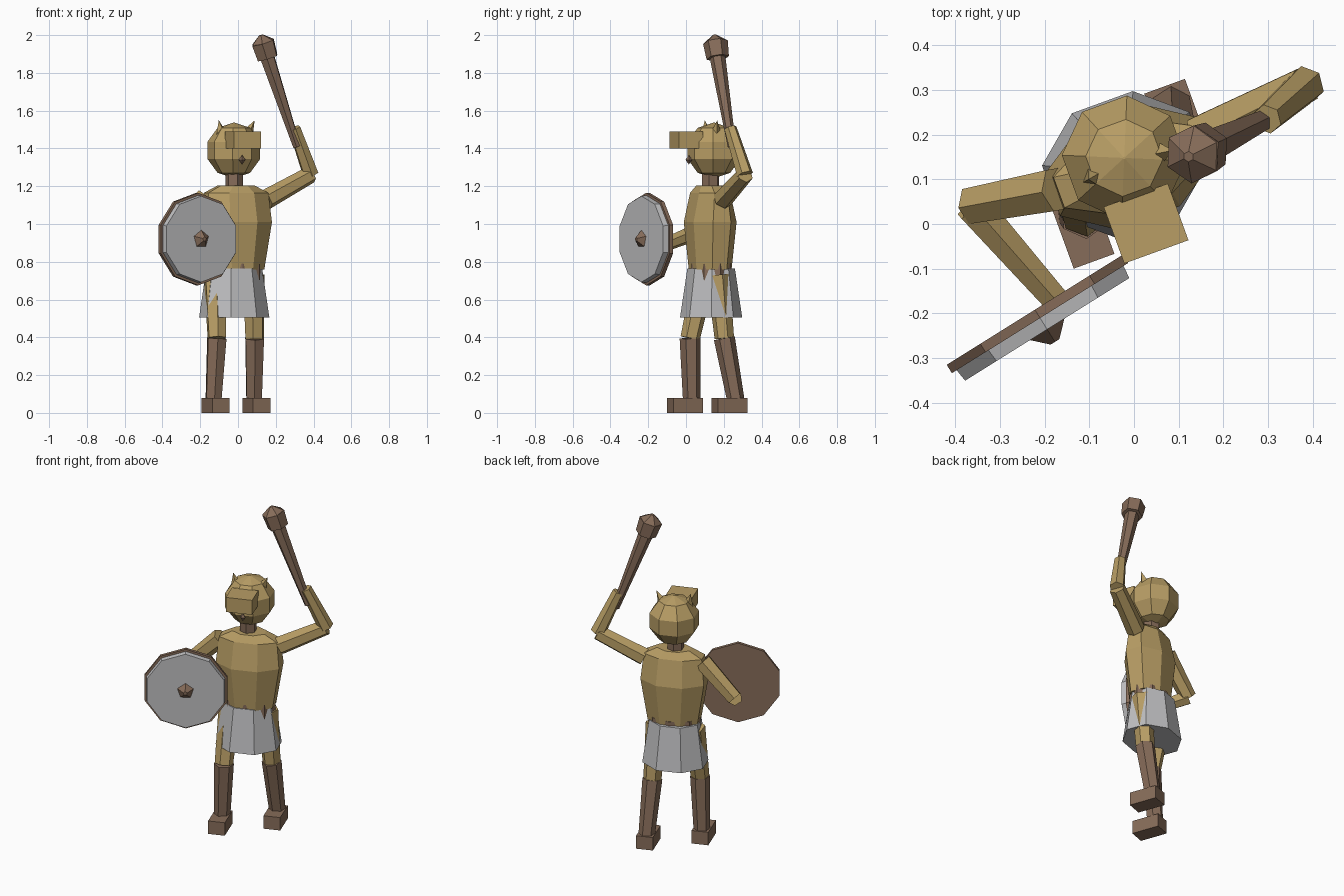
import bpy, bmesh, math
from mathutils import Vector, Matrix

if "Cube" in bpy.data.objects:
    bpy.data.objects.remove(bpy.data.objects["Cube"])

YAW = math.radians(20)           # the whole body is turned slightly
SHIELD = math.radians(32)


def material(name, rgb):
    m = bpy.data.materials.new(name)
    m.diffuse_color = (*rgb, 1)
    m.use_nodes = True
    m.node_tree.nodes["Principled BSDF"].inputs["Base Color"].default_value = m.diffuse_color
    return m


SKIN = material("ochre skin", (0.48, 0.34, 0.13))
BROWN = material("brown leather", (0.24, 0.15, 0.10))
GREY = material("grey metal", (0.52, 0.52, 0.53))


def finish(name, bm, mat):
    bmesh.ops.recalc_face_normals(bm, faces=bm.faces)
    me = bpy.data.meshes.new(name)
    bm.to_mesh(me)
    bm.free()
    me.materials.append(mat)
    ob = bpy.data.objects.new(name, me)
    bpy.context.collection.objects.link(ob)
    return ob


def loft(name, cx, cy, rings, mat, n=8, half=0.5):
    """Stack of elliptical rings (z, half width, half depth) turned by the body yaw."""
    bm = bmesh.new()
    rot = Matrix.Rotation(YAW, 3, 'Z')
    loops = []
    for z, a, b in rings:
        loop = []
        for i in range(n):
            t = (i + half) * 2 * math.pi / n
            loop.append(bm.verts.new(rot @ Vector((a * math.cos(t), b * math.sin(t), 0)) + Vector((cx, cy, z))))
        loops.append(loop)
    for lo, hi in zip(loops, loops[1:]):
        for i in range(n):
            j = (i + 1) % n
            bm.faces.new((lo[i], lo[j], hi[j], hi[i]))
    bm.faces.new(loops[0])
    bm.faces.new(loops[-1])
    return finish(name, bm, mat)


def limb(name, p0, p1, r0, r1, mat, n=6, roll=0.0):
    """Tapered prism between two points."""
    p0, p1 = Vector(p0), Vector(p1)
    d = p1 - p0
    bm = bmesh.new()
    m = (Matrix.Translation((p0 + p1) / 2) @ d.to_track_quat('Z', 'Y').to_matrix().to_4x4()
         @ Matrix.Rotation(roll, 4, 'Z'))
    bmesh.ops.create_cone(bm, cap_ends=True, segments=n, radius1=r0, radius2=r1, depth=d.length, matrix=m)
    return finish(name, bm, mat)


def box(name, center, size, mat):
    bm = bmesh.new()
    m = (Matrix.Translation(center) @ Matrix.Rotation(YAW, 4, 'Z')
         @ Matrix.Diagonal((*size, 1)))
    bmesh.ops.create_cube(bm, size=1, matrix=m)
    return finish(name, bm, mat)


# Torso, belt, skirt and neck
loft("torso", -0.01, 0.128, [(0.76, 0.156, 0.107), (1.01, 0.199, 0.131),
                             (1.165, 0.182, 0.095), (1.205, 0.10, 0.068)], SKIN)
loft("belt", -0.012, 0.13, [(0.70, 0.152, 0.106), (0.79, 0.152, 0.106)], BROWN, half=0)
loft("skirt", -0.02, 0.133, [(0.505, 0.19, 0.161), (0.765, 0.152, 0.122)], GREY)
loft("neck", -0.02, 0.13, [(1.18, 0.048, 0.048), (1.27, 0.048, 0.048)], BROWN, n=6)

# Head: faceted ball
R = 0.147
rings = [(1.39 - R * math.cos(t), R * math.sin(t), R * math.sin(t))
         for t in (0.02, 0.2 * math.pi, 0.4 * math.pi, 0.6 * math.pi, 0.8 * math.pi, math.pi - 0.02)]
loft("head", -0.022, 0.148, rings, SKIN)
box("snout", (0.027, 0.001, 1.445), (0.153, 0.135, 0.09), SKIN)
limb("left_ear", (-0.088, 0.108, 1.48), (-0.102, 0.10, 1.55), 0.03, 0, SKIN, 4)
limb("right_ear", (0.052, 0.158, 1.48), (0.088, 0.165, 1.548), 0.03, 0, SKIN, 4)

# Small tooth stud under the snout
for name, end in (("tooth_upper", 1.365), ("tooth_lower", 1.315)):
    limb(name, (0.022, 0.015, 1.34), (0.022, 0.015, end), 0.018, 0, BROWN, 4)

# Legs: hip, knee, ankle, foot centre
LEGS = {
    "left": ((-0.123, 0.095, 0.73), (-0.112, 0.022, 0.395), (-0.13, 0.03, 0.06), (-0.118, -0.005, 0.04)),
    "right": ((0.083, 0.17, 0.73), (0.088, 0.203, 0.395), (0.085, 0.265, 0.06), (0.097, 0.23, 0.04)),
}
for side, (hip, knee, ankle, foot) in LEGS.items():
    limb(side + "_thigh", hip, knee, 0.062, 0.052, SKIN)
    limb(side + "_boot", knee, ankle, 0.056, 0.046, BROWN)
    box(side + "_foot", foot, (0.097, 0.167, 0.08), BROWN)

# Arms: shoulder, elbow, hand
ARMS = {
    "left": ((-0.17, 0.078, 1.14), (-0.362, 0.042, 0.952), (-0.18, -0.165, 0.868)),
    "right": ((0.15, 0.195, 1.13), (0.385, 0.312, 1.262), (0.298, 0.235, 1.508)),
}
for side, (shoulder, elbow, hand) in ARMS.items():
    limb(side + "_upper_arm", shoulder, elbow, 0.054, 0.046, SKIN)
    limb(side + "_forearm", elbow, hand, 0.044, 0.034, SKIN)

# Club: tapered shaft, knob and pointed cap
limb("club_shaft", (0.312, 0.243, 1.41), (0.153, 0.166, 1.89), 0.022, 0.042, BROWN)
limb("club_knob", (0.157, 0.168, 1.88), (0.132, 0.156, 1.962), 0.06, 0.066, BROWN)
limb("club_cap", (0.132, 0.156, 1.962), (0.122, 0.151, 2.0), 0.066, 0.012, BROWN)

# Shield: wooden back, metal front and centre boss
normal = Vector((math.sin(SHIELD), -math.cos(SHIELD), 0))
back = Vector((-0.222, -0.192, 0.92))


def shield_part(name, d0, d1, r0, r1, mat, n):
    limb(name, back + normal * d0, back + normal * d1, r0, r1, mat, n)


# local Y of the tracked frame points up, so a vertex sits at the top
shield_part("shield_back", 0, 0.022, 0.245, 0.245, BROWN, 10)
shield_part("shield_front", 0.02, 0.052, 0.232, 0.228, GREY, 10)
shield_part("shield_boss", 0.048, 0.085, 0.052, 0.012, BROWN, 5)
